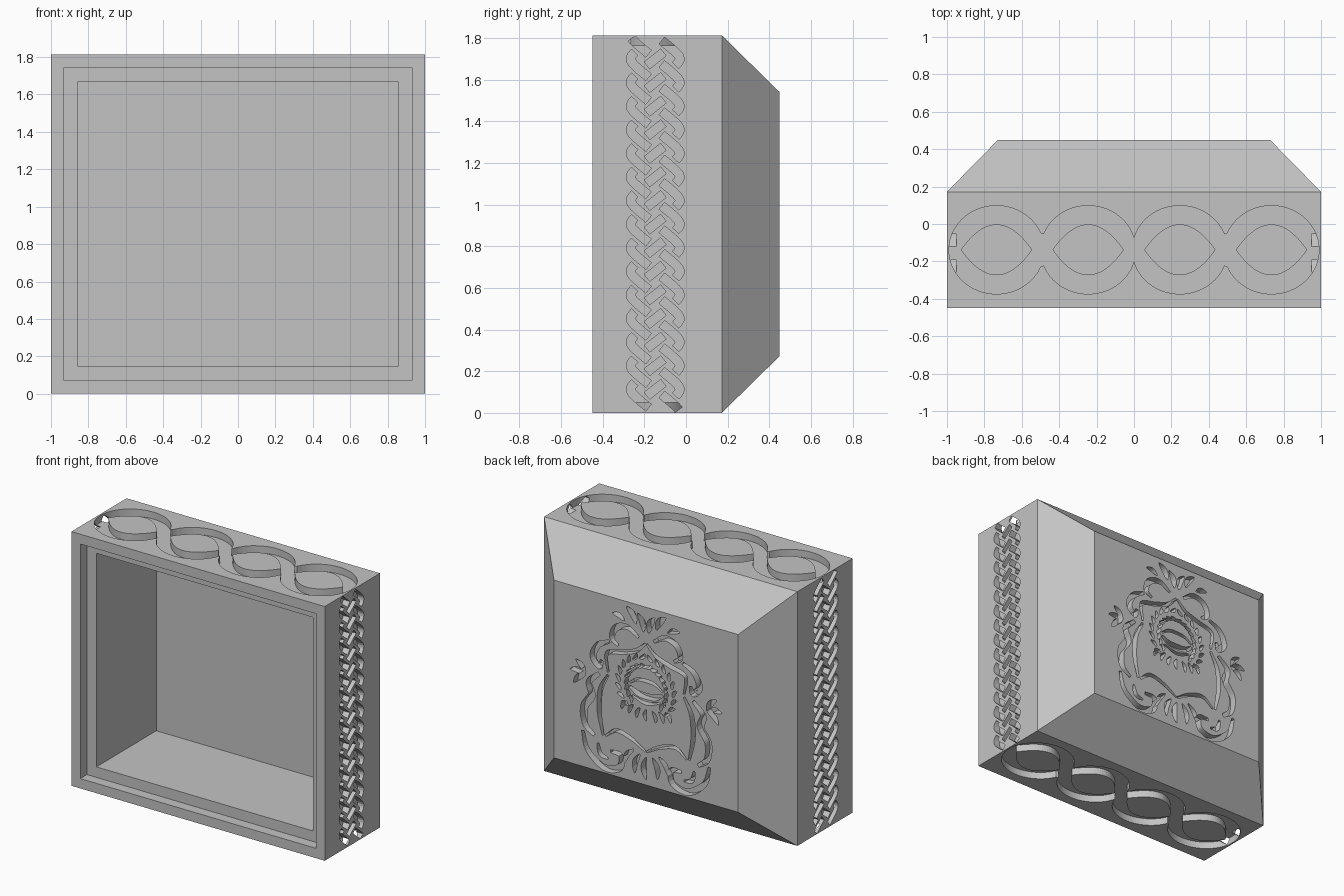
import bpy, bmesh, math
from mathutils import Vector

if "Cube" in bpy.data.objects:
    bpy.data.objects.remove(bpy.data.objects["Cube"], do_unlink=True)

H = 1.814      # total height
DEPTH = 0.05   # depth of all carving
EPS = 0.02     # how far cutters stick out of the surface

grey = bpy.data.materials.new("plain_grey")
grey.use_nodes = True
grey.diffuse_color = (0.55, 0.55, 0.55, 1)
grey.node_tree.nodes["Principled BSDF"].inputs["Base Color"].default_value = (0.55, 0.55, 0.55, 1)


def finish(bm, name):
    bmesh.ops.recalc_face_normals(bm, faces=bm.faces[:])
    mesh = bpy.data.meshes.new(name)
    bm.to_mesh(mesh)
    bm.free()
    mesh.materials.append(grey)
    obj = bpy.data.objects.new(name, mesh)
    bpy.context.collection.objects.link(obj)
    return obj


def smooth(points, steps=6):
    """Catmull-Rom curve through 2D points."""
    p = [Vector(q) for q in points]
    p = [2 * p[0] - p[1]] + p + [2 * p[-1] - p[-2]]
    out = []
    for a, b, c, d in zip(p, p[1:], p[2:], p[3:]):
        for i in range(steps):
            t = i / steps
            out.append(0.5 * (2 * b + (c - a) * t + (2 * a - 5 * b + 4 * c - d) * t * t
                              + (3 * b - a - 3 * c + d) * t ** 3))
    return out + [p[-2]]


def ribbon(bm, path, half_width, place, low, high):
    """Solid strip along a 2D path; place maps (a, b, height) to 3D."""
    rows, n = [], len(path) - 1
    for i, p in enumerate(path):
        d = (path[min(i + 1, n)] - path[max(i - 1, 0)]).normalized()
        side = Vector((-d.y, d.x)) * half_width(i / n)
        rows.append([bm.verts.new(place(*(p + s * side), h))
                     for s, h in ((1, low), (-1, low), (-1, high), (1, high))])
    for r, q in zip(rows, rows[1:]):
        for k in range(4):
            bm.faces.new((r[k], r[(k + 1) % 4], q[(k + 1) % 4], q[k]))
    bm.faces.new(rows[0])
    bm.faces.new(rows[-1][::-1])


def carve(body, bm, name):
    cutter = finish(bm, name)
    cutter.hide_render = True
    mod = body.modifiers.new(name, 'BOOLEAN')
    mod.operation, mod.solver, mod.object = 'DIFFERENCE', 'EXACT', cutter
    mod.use_self = True
    bpy.context.view_layer.objects.active = body
    bpy.ops.object.modifier_apply(modifier=name)
    bpy.data.objects.remove(cutter, do_unlink=True)


# Box: rectangular sections (margin, y) from the back, around the rim, into the cavity
bm = bmesh.new()
loops = []
for m, y in ((0.273, 0.45), (0, 0.172), (0, -0.45), (0.07, -0.45),
             (0.07, -0.375), (0.145, -0.375), (0.145, 0.30)):
    loops.append([bm.verts.new((x, y, z)) for x, z in
                  ((m - 1, m), (1 - m, m), (1 - m, H - m), (m - 1, H - m))])
for a, b in zip(loops, loops[1:]):
    for k in range(4):
        bm.faces.new((a[k], a[(k + 1) % 4], b[(k + 1) % 4], b[k]))
bm.faces.new(loops[0])
bm.faces.new(loops[-1])
box = finish(bm, "box_frame")

# Chain grooves on top and bottom, with a lens left standing in each link
CENTRES = (-0.735, -0.245, 0.245, 0.735)
MID_Y = -0.138


def chain_half(t):
    x = (2 * t - 1) * 0.988
    return max(0.235 * math.sqrt(max(0, 1 - ((x - c) / 0.254) ** 2)) for c in CENTRES) + 0.001


def lens_half(t):
    return 0.135 * (1 - (2 * t - 1) ** 2) + 0.001


def top_place(a, b, h):
    return (a, b, H + h)


def bottom_place(a, b, h):
    return (a, b, -h)


for name, place in (("top", top_place), ("bottom", bottom_place)):
    bm = bmesh.new()
    ends = [-0.988 * math.cos(math.pi * i / 160) for i in range(161)]
    spine = [Vector((x, MID_Y)) for x in ends]
    ribbon(bm, spine, lambda t: 0.01, place, -DEPTH, EPS)
    # widen each row to the outline of the chain
    for v in bm.verts:
        half = chain_half((v.co.x / 0.988 + 1) / 2)
        v.co.y = MID_Y + math.copysign(half, v.co.y - MID_Y)
    carve(box, bm, name + "_groove")
    bm = bmesh.new()
    for c in CENTRES:
        line = [Vector((c + 0.19 * (i / 12 - 1), MID_Y)) for i in range(25)]
        ribbon(bm, line, lens_half, place, -DEPTH - 0.01, 0)
    finish(bm, name + "_lenses")

# Interlaced four-strand knot on both sides; strands stop where they pass under
PERIOD, SWING, GAP = H / 4, 0.118, 0.056


def strand(phase, offset):
    wave = math.asin(0.94 * math.sin(2 * math.pi * phase)) / math.asin(0.94)
    return Vector((-0.148 + SWING * wave, (phase - offset) * PERIOD))


for name, sx in (("left", 1), ("right", -1)):
    bm = bmesh.new()
    for s in range(4):
        for turn in range(-1, 6):
            for p0, p1 in ((1 / 8, 1 / 2), (1 / 2, 7 / 8), (7 / 8, 9 / 8)):
                lo = max(turn + p0 + GAP, s / 4 + 0.015 / PERIOD)
                hi = min(turn + p1 - GAP, s / 4 + (H - 0.015) / PERIOD)
                if hi - lo < 0.04:
                    continue
                path = [strand(lo + (hi - lo) * i / 14, s / 4) for i in range(15)]
                ribbon(bm, path, lambda t: 0.021,
                       lambda a, b, h: (sx * (1 + h), a, b), -DEPTH, EPS)
    carve(box, bm, name + "_knot")

# Crest carved into the back: scrolls and leaves, mirrored about the middle
bm = bmesh.new()


def crest(points, width, leaf=False, mirror=True):
    def half(t):
        if leaf:
            return width * (math.sin(math.pi * t) ** 0.8 if 0 < t < 1 else 0) + 0.002
        return width * (0.45 + 0.55 * math.sin(math.pi * t))
    for s in ((1, -1) if mirror else (1,)):
        ribbon(bm, smooth(points), half, lambda a, b, h: (s * a, 0.45 + h, b), -DEPTH, EPS)


def leaf(a, b, angle, length, width, mirror=True):
    d = Vector((math.cos(angle), math.sin(angle)))
    start = Vector((a, b))
    bend = Vector((-d.y, d.x)) * length * 0.12
    crest([start, start + d * length / 2 + bend, start + d * length], width, True, mirror)


# Shield outline
crest([(0.004, 1.28), (0.08, 1.21), (0.19, 1.17), (0.31, 1.13), (0.30, 1.0)], 0.016)
crest([(0.30, 0.98), (0.36, 0.86), (0.37, 0.7), (0.34, 0.54)], 0.018)
crest([(0.32, 0.54), (0.23, 0.60), (0.11, 0.57), (0.004, 0.51)], 0.014)
# Scrolls around the shield
crest([(0.06, 1.31), (0.15, 1.36), (0.24, 1.33), (0.27, 1.25), (0.22, 1.21)], 0.022)
crest([(0.29, 1.22), (0.38, 1.17), (0.42, 1.08), (0.37, 1.02), (0.35, 1.07)], 0.024)
crest([(0.37, 0.97), (0.45, 0.89), (0.43, 0.80), (0.49, 0.70), (0.48, 0.58), (0.41, 0.52)], 0.028)
crest([(0.50, 0.53), (0.46, 0.40), (0.33, 0.31), (0.21, 0.34), (0.20, 0.43), (0.28, 0.44)], 0.024)
crest([(0.38, 0.47), (0.36, 0.40), (0.30, 0.38)], 0.016)
# Side flowers, top plume and bottom tassels
for ang in (-0.7, 0.1, 0.9):
    leaf(0.48, 0.93, ang, 0.12, 0.018)
leaf(0.02, 1.36, 1.2, 0.13, 0.022)
leaf(0.08, 1.40, 0.95, 0.13, 0.022)
leaf(0.17, 1.40, 0.3, 0.10, 0.016)
leaf(0, 0.47, -math.pi / 2, 0.16, 0.020, False)
leaf(0.05, 0.48, -1.3, 0.15, 0.018)
leaf(0.10, 0.50, -1.0, 0.14, 0.016)
# Wreath of leaves
for i in range(9):
    ang = -0.85 + i * 0.27
    for r, tilt in ((0.175, 2.1), (0.21, 1.1)):
        leaf(r * math.cos(ang), 0.96 + r * math.sin(ang), ang + tilt, 0.06, 0.011)
# Rounded emblem inside the wreath, with sprigs below it
crest([(-0.13, 0.97), (-0.06, 1.01), (0.06, 1.01), (0.13, 0.97)], 0.012, False, False)
crest([(-0.13, 0.945), (-0.06, 0.91), (0.06, 0.91), (0.13, 0.945)], 0.022, False, False)
crest([(-0.11, 0.885), (0, 0.855), (0.11, 0.885)], 0.012, False, False)
leaf(0, 0.81, -math.pi / 2, 0.08, 0.012, False)
for a in (0.05, 0.10, 0.15):
    leaf(a, 0.80 + a / 5, -1.4 + 3 * a, 0.08, 0.012)
carve(box, bm, "crest")
